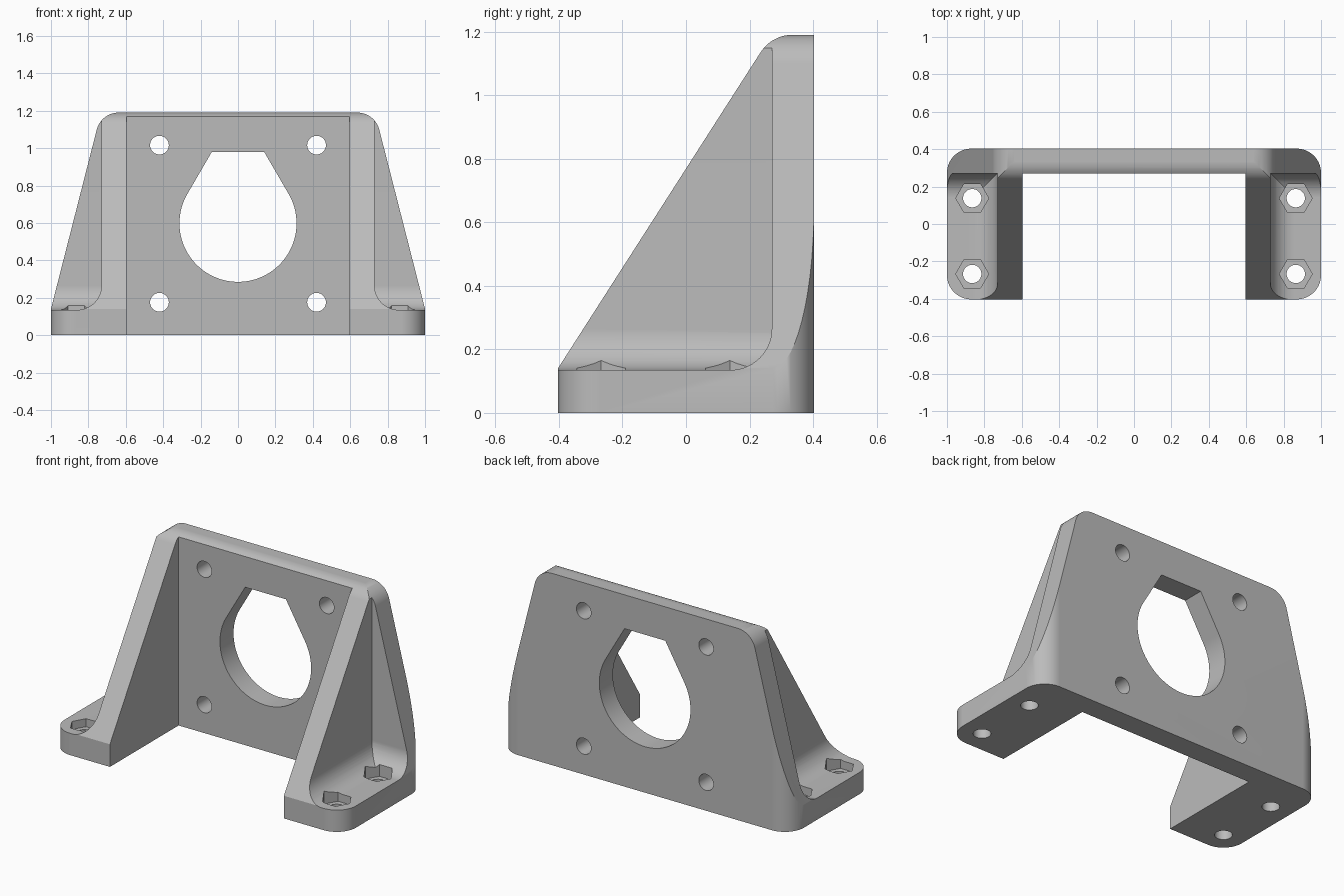
import bpy, bmesh, math
from mathutils import Vector

cube = bpy.data.objects.get("Cube")
if cube:
    bpy.data.objects.remove(cube, do_unlink=True)

grey = bpy.data.materials.new("light grey")
grey.use_nodes = True
GREY = (0.5, 0.5, 0.5, 1)
grey.diffuse_color = GREY
grey.node_tree.nodes["Principled BSDF"].inputs["Base Color"].default_value = GREY


def rounded(corners, steps=14):
    """Outline from (u, v, radius) corners, with arcs where the radius is not zero."""
    out = []
    for i, (u, v, r) in enumerate(corners):
        p = Vector((u, v))
        if not r:
            out.append(p)
            continue
        a = (Vector(corners[i - 1][:2]) - p).normalized()
        b = (Vector(corners[(i + 1) % len(corners)][:2]) - p).normalized()
        half = a.angle(b) / 2
        centre = p + (a + b).normalized() * r / math.sin(half)
        start = p + a * r / math.tan(half) - centre
        end = p + b * r / math.tan(half) - centre
        turn = start.angle_signed(end)
        for k in range(steps + 1):
            t = -turn * k / steps
            c, s = math.cos(t), math.sin(t)
            out.append(centre + Vector((c * start.x - s * start.y, s * start.x + c * start.y)))
    return out


def circle(u, v, r, n=48):
    return [(u + r * math.cos(math.tau * k / n), v + r * math.sin(math.tau * k / n)) for k in range(n)]


def prism(name, outline, axis, lo, hi):
    """Extrude an outline along axis 0, 1 or 2; the other two axes keep their order."""
    def place(p, w):
        q = list(p)
        q.insert(axis, w)
        return q
    bm = bmesh.new()
    face = bm.faces.new([bm.verts.new(place(p, lo)) for p in outline])
    ext = bmesh.ops.extrude_face_region(bm, geom=[face])
    shift = Vector(place((0, 0), hi - lo))
    bmesh.ops.translate(bm, vec=shift, verts=[g for g in ext["geom"] if isinstance(g, bmesh.types.BMVert)])
    bmesh.ops.recalc_face_normals(bm, faces=bm.faces)
    mesh = bpy.data.meshes.new(name)
    bm.to_mesh(mesh)
    bm.free()
    mesh.materials.append(grey)
    obj = bpy.data.objects.new(name, mesh)
    bpy.context.collection.objects.link(obj)
    return obj


def combine(obj, tool, operation):
    """Apply a boolean and discard the tool."""
    mod = obj.modifiers.new("cut", 'BOOLEAN')
    mod.operation, mod.solver, mod.object = operation, 'EXACT', tool
    bpy.context.view_layer.update()
    mesh = bpy.data.meshes.new_from_object(obj.evaluated_get(bpy.context.evaluated_depsgraph_get()))
    obj.modifiers.clear()
    obj.data = mesh
    bpy.data.objects.remove(tool, do_unlink=True)


D, TOP, FLOOR, WALL, R = 0.403, 1.19, 0.135, 0.27, 0.13

# Outer shape: rounded footprint, tapered front outline and sloping side outline
body = prism("motor_bracket", rounded([(-1, -D, R), (1, -D, R), (1, D, R), (-1, D, R)]), 2, -0.1, 1.4)
front = rounded([(-1.036, 0, 0), (1.036, 0, 0), (0.732, TOP, 0.12), (-0.732, TOP, 0.12)])
combine(body, prism("front_outline", front, 1, -0.6, 0.6), 'INTERSECT')
slope = 1.56
side = rounded([(WALL - (TOP + 0.2) / slope, -0.2, 0), (0.6, -0.2, 0), (0.6, TOP, 0), (WALL, TOP, 0.12)])
combine(body, prism("side_outline", side, 0, -1.2, 1.2), 'INTERSECT')

# Open bay between the two side walls
bay = [(-0.597, -1), (0.597, -1), (0.597, WALL), (-0.597, WALL)]
combine(body, prism("bay", bay, 2, -0.5, 1.6), 'DIFFERENCE')

# Central opening: round below, tapering to a flat top
cz, r = 0.598, 0.313
arc = [math.radians(150 + 240 * k / 56) for k in range(57)]
opening = [(r * math.cos(a), cz + r * math.sin(a)) for a in arc] + [(0.14, 0.98), (-0.14, 0.98)]
combine(body, prism("opening", opening, 1, 0, 0.6), 'DIFFERENCE')

for s in (-1, 1):
    # Filleted pocket above each foot
    pocket = prism("pocket", rounded([(s * 0.73, FLOOR, R), (s * 1.3, FLOOR, 0), (s * 1.3, 1.6, 0), (s * 0.73, 1.6, 0)]), 1, -0.8, WALL + 0.1)
    back = rounded([(-0.7, FLOOR, 0), (WALL, FLOOR, R), (WALL, 1.5, 0), (-0.7, 1.5, 0)])
    combine(pocket, prism("pocket_back", back, 0, -1.5, 1.5), 'INTERSECT')
    combine(body, pocket, 'DIFFERENCE')
    # Foot bolt holes with hexagonal nut recesses
    for y in (-0.267, 0.138):
        combine(body, prism("nut_recess", circle(s * 0.865, y, 0.088, 6), 2, FLOOR - 0.05, 0.3), 'DIFFERENCE')
        combine(body, prism("foot_hole", circle(s * 0.865, y, 0.049), 2, -0.2, 0.3), 'DIFFERENCE')
    # Plate screw holes
    for z in (0.176, 1.016):
        combine(body, prism("plate_hole", circle(s * 0.42, z, 0.05), 1, 0, 0.6), 'DIFFERENCE')

# Smooth fillets, crisp edges
bpy.ops.object.select_all(action='DESELECT')
body.select_set(True)
bpy.context.view_layer.objects.active = body
bpy.ops.object.shade_smooth_by_angle(angle=math.radians(25))
weighted = body.modifiers.new("weighted_normals", 'WEIGHTED_NORMAL')
weighted.keep_sharp = True
